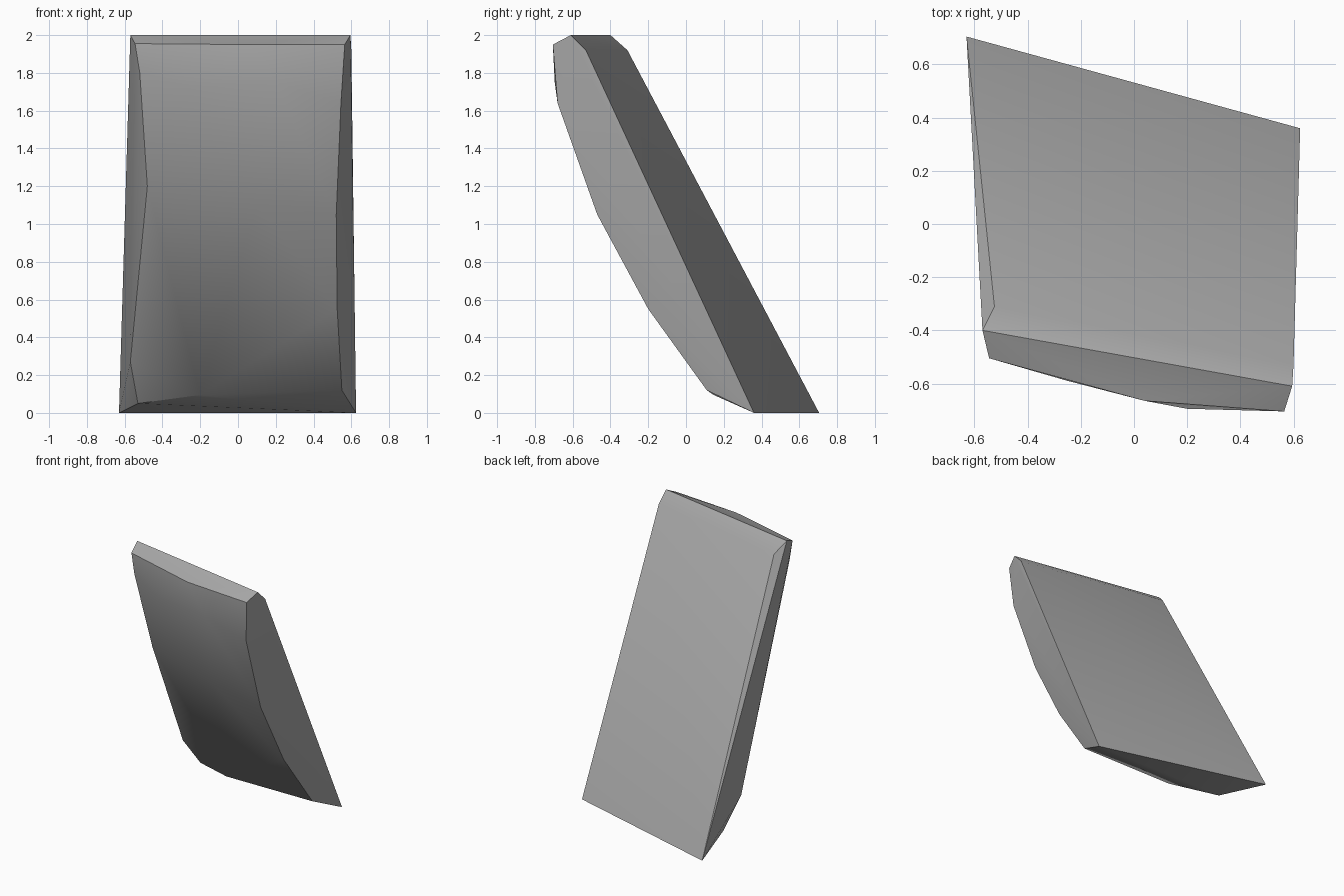
import bpy
import bmesh
from math import radians

# Remove the default cube
cube = bpy.data.objects.get("Cube")
if cube:
    bpy.data.objects.remove(cube, do_unlink=True)

# Stone colour
stone = bpy.data.materials.new("stone_grey")
stone.use_nodes = True
colour = (0.4, 0.4, 0.4, 1)
stone.diffuse_color = colour
stone.node_tree.nodes["Principled BSDF"].inputs["Base Color"].default_value = colour

# Flat leaning back, with a small bevel below the top
back_left = [(-.63, .705, 0), (-.525, -.31, 1.92), (-.57, -.40, 2)]
back_right = [(.625, .36, 0), (.60, -.53, 1.92), (.595, -.61, 2)]

# Curved front edges of the two sides, bottom to top
front_left = [(-.53, .305, .05), (-.57, .15, .27), (-.48, -.347, 1.2),
              (-.52, -.505, 1.8), (-.545, -.505, 1.955)]
front_right = [(.55, .11, .12), (.525, -.20, .55), (.52, -.47, 1.05),
               (.545, -.68, 1.64), (.565, -.705, 1.95)]

# Gentle bulge of the front face, bottom to top
front_middle = [(-.2, .146, .095), (.1, -.44, 1.1), (-.25, -.59, 1.72),
                (.2, -.695, 1.75), (.04, -.665, 1.95)]

# Wrap the edges into one leaning slab
bm = bmesh.new()
for chain in (back_left, back_right, front_left, front_right, front_middle):
    for point in chain:
        bm.verts.new(point)
hull = bmesh.ops.convex_hull(bm, input=bm.verts)
loose = [v for v in bm.verts if not v.link_faces]
bmesh.ops.delete(bm, geom=loose, context="VERTS")
bmesh.ops.recalc_face_normals(bm, faces=bm.faces)

mesh = bpy.data.meshes.new("leaning_stone_slab")
bm.to_mesh(mesh)
bm.free()
mesh.materials.append(stone)
slab = bpy.data.objects.new("leaning_stone_slab", mesh)
bpy.context.collection.objects.link(slab)

# Soft faces with crisp outer edges
bpy.ops.object.select_all(action="DESELECT")
slab.select_set(True)
bpy.context.view_layer.objects.active = slab
bpy.ops.object.shade_smooth_by_angle(angle=radians(30))
